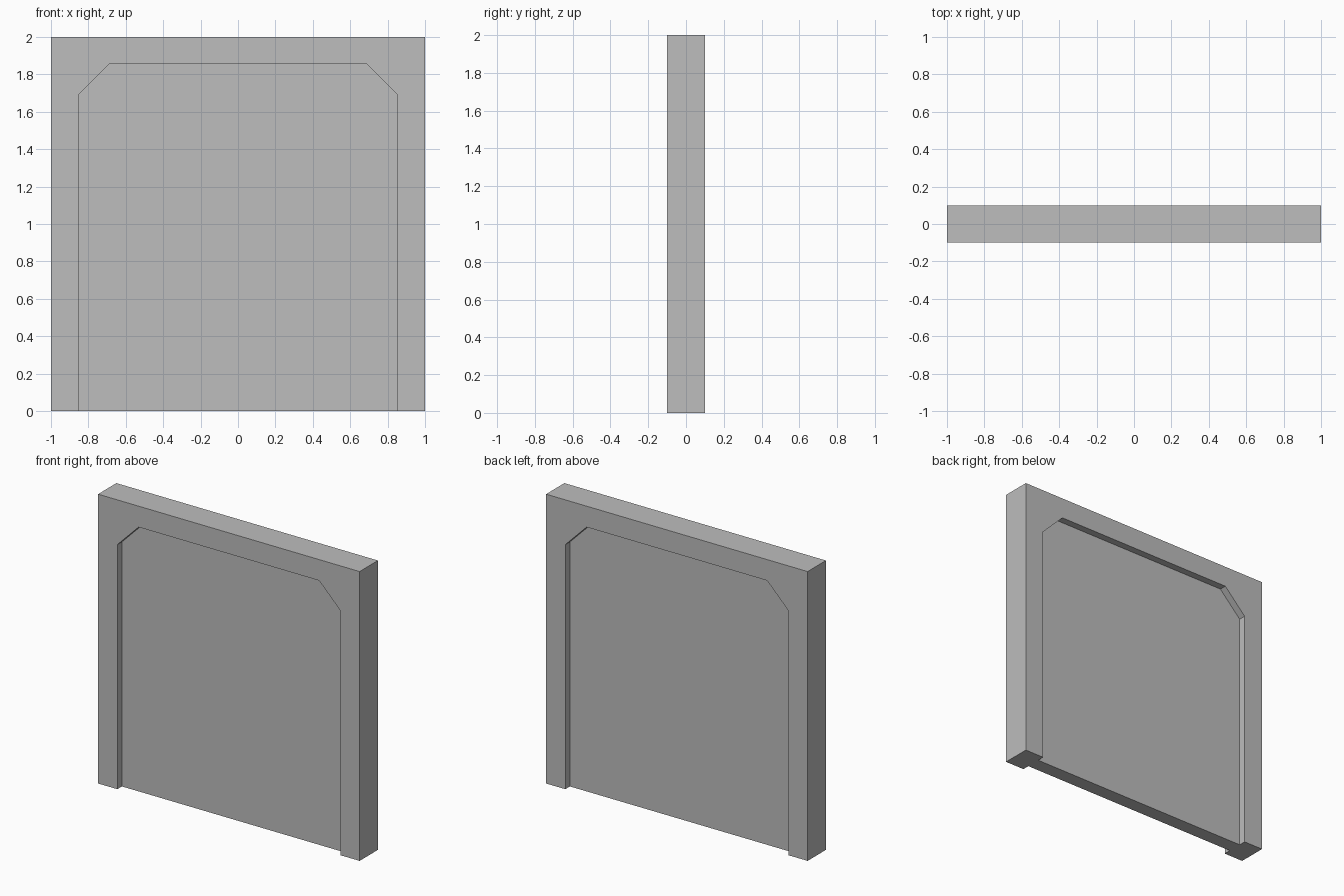
import bpy
import bmesh

cube = bpy.data.objects.get("Cube")
if cube:
    bpy.data.objects.remove(cube, do_unlink=True)

# Dimensions
HALF_DEPTH = 0.1
PANEL_HALF = 0.05
OUTER = [(-1, 0), (-1, 2), (1, 2), (1, 0)]
LEFT_ARCH = [(-0.853, 0), (-0.853, 1.69), (-0.69, 1.855)]
ARCH = LEFT_ARCH + [(-x, z) for x, z in reversed(LEFT_ARCH)]

# Wall material
grey = bpy.data.materials.new("plain grey")
grey.use_nodes = True
colour = (0.51, 0.51, 0.51, 1)
grey.diffuse_color = colour
grey.node_tree.nodes["Principled BSDF"].inputs["Base Color"].default_value = colour

bm = bmesh.new()


def row(profile, y):
    return [bm.verts.new((x, y, z)) for x, z in profile]


def strip(a, b):
    for i in range(len(a) - 1):
        bm.faces.new((a[i], a[i + 1], b[i + 1], b[i]))


# Frame face, recess walls and sunken panel on each side
sides = []
for s in (-1, 1):
    outer = row(OUTER, s * HALF_DEPTH)
    rim = row(ARCH, s * HALF_DEPTH)
    panel = row(ARCH, s * PANEL_HALF)
    bm.faces.new(outer + rim[::-1])
    strip(rim, panel)
    bm.faces.new(panel)
    sides.append((outer, rim, panel))

# Outer jambs and top
(front_outer, front_rim, front_panel), (back_outer, back_rim, back_panel) = sides
strip(front_outer, back_outer)

# Underside: two feet joined by the thin panel
bm.faces.new((front_outer[0], front_rim[0], front_panel[0],
              front_panel[-1], front_rim[-1], front_outer[-1],
              back_outer[-1], back_rim[-1], back_panel[-1],
              back_panel[0], back_rim[0], back_outer[0]))

bmesh.ops.recalc_face_normals(bm, faces=bm.faces[:])
mesh = bpy.data.meshes.new("recessed_wall")
bm.to_mesh(mesh)
bm.free()
mesh.materials.append(grey)
wall = bpy.data.objects.new("recessed_wall", mesh)
bpy.context.collection.objects.link(wall)
